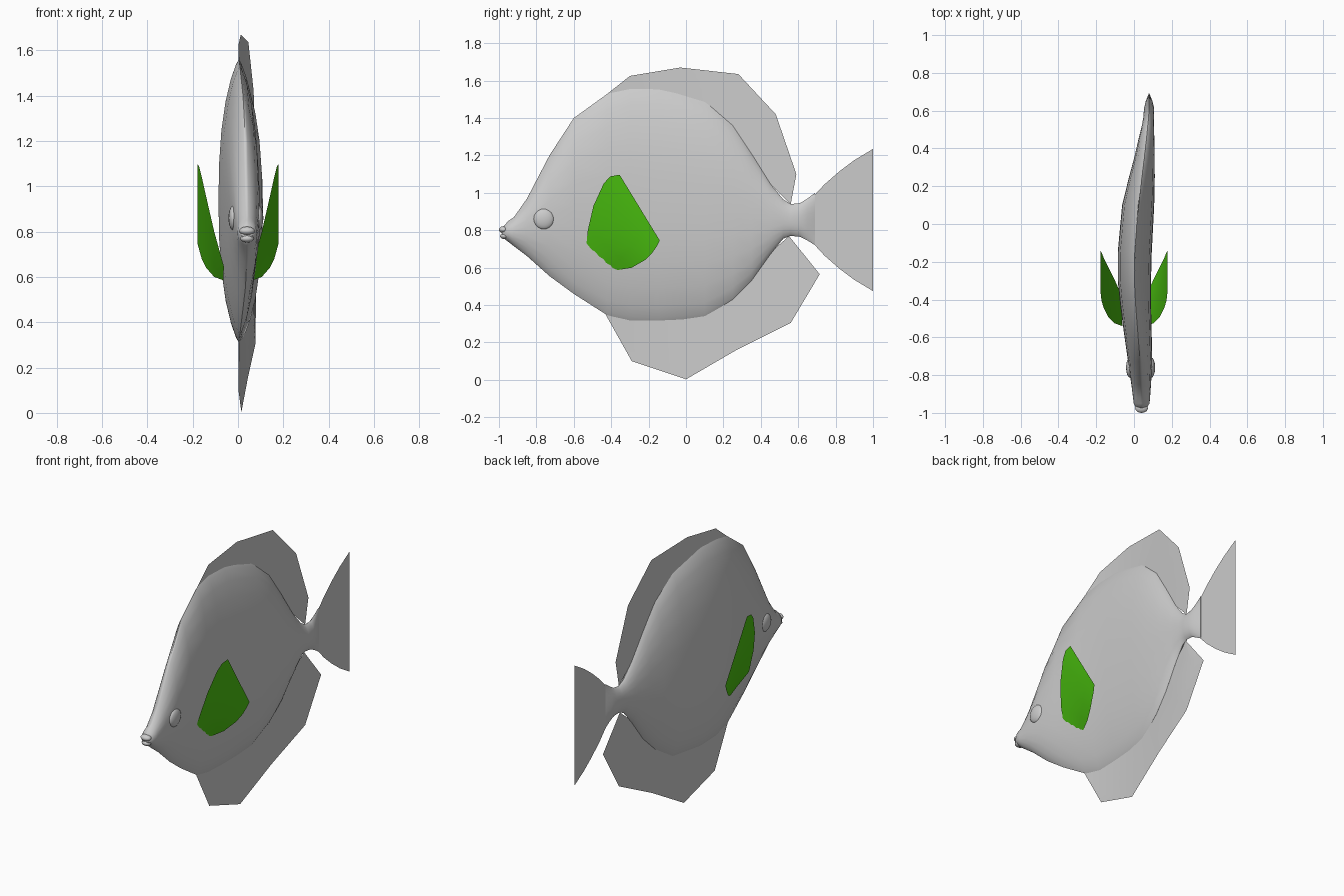
import bpy, bmesh, math

if "Cube" in bpy.data.objects:
    bpy.data.objects.remove(bpy.data.objects["Cube"])

# Body stations: y, top z, bottom z, half width, sideways bend of the spine
ST = [(-0.985, .81, .765, .022, .04), (-.95, .85, .738, .042, .04),
      (-.92, .87, .715, .045, .04), (-.85, .97, .662, .052, .038),
      (-.73, 1.20, .555, .064, .033), (-.6, 1.4, .46, .072, .022),
      (-.42, 1.53, .345, .082, .008), (-.3, 1.555, .318, .088, .002),
      (-.15, 1.56, .31, .09, .004), (.1, 1.49, .335, .085, .022),
      (.25, 1.36, .43, .068, .042), (.35, 1.21, .53, .054, .055),
      (.45, 1.05, .67, .042, .066), (.52, .965, .755, .032, .073),
      (.56, .94, .77, .028, .077), (.61, .945, .765, .027, .08),
      (.65, .97, .745, .018, .08), (.69, 1.0, .72, .002, .08)]


def at(y):
    """Interpolated station at y."""
    if y <= ST[0][0]:
        return ST[0]
    for a, b in zip(ST, ST[1:]):
        if y <= b[0]:
            f = (y - a[0]) / (b[0] - a[0])
            return tuple(p + (q - p) * f for p, q in zip(a, b))
    return ST[-1]


def grid(name, rows, closed=False, caps=False, angle=40):
    """Skin a list of equally long point rows."""
    bm = bmesh.new()
    vs = [[bm.verts.new(p) for p in r] for r in rows]
    n = len(rows[0])
    for a, b in zip(vs, vs[1:]):
        for i in range(n if closed else n - 1):
            j = (i + 1) % n
            bm.faces.new((a[i], a[j], b[j], b[i]))
    if caps:
        bm.faces.new(vs[0])
        bm.faces.new(vs[-1])
    bmesh.ops.remove_doubles(bm, verts=bm.verts, dist=1e-5)
    bmesh.ops.recalc_face_normals(bm, faces=bm.faces)
    me = bpy.data.meshes.new(name)
    bm.to_mesh(me)
    bm.free()
    ob = bpy.data.objects.new(name, me)
    bpy.context.collection.objects.link(ob)
    smooth(ob, angle)
    return ob


def smooth(ob, angle=40):
    bpy.ops.object.select_all(action='DESELECT')
    ob.select_set(True)
    bpy.context.view_layer.objects.active = ob
    bpy.ops.object.shade_smooth_by_angle(angle=math.radians(angle))


def ball(name, loc, scale):
    bpy.ops.mesh.primitive_uv_sphere_add(segments=16, ring_count=10, radius=1, location=loc)
    ob = bpy.context.object
    ob.name = name
    ob.scale = scale
    smooth(ob)


# Body: lens-shaped sections, pointed at back and belly
N = 24
rows = []
for y, zt, zb, w, c in ST:
    row = []
    for i in range(N):
        a = 2 * math.pi * i / N
        t = math.cos(a)
        x = w * max(0, 1 - abs(t) ** 2.5) ** .8 * (1 if math.sin(a) >= 0 else -1)
        row.append((c + x, y, (zt + zb) / 2 + t * (zt - zb) / 2))
    rows.append(row)
grid("body", rows, closed=True, caps=True, angle=60)

# Lips and eye bulges
ball("upper_lip", (.04, -.975, .803), (.034, .025, .019))
ball("lower_lip", (.04, -.97, .769), (.03, .024, .017))
for side, s in (("right", 1), ("left", -1)):
    ball(side + "_eye", (.035 + s * .055, -.76, .86), (.022, .055, .055))


# Dorsal and anal fins: sheets from body outline to outer edge, bent with the spine
def fin(name, edge, inner_y, k):
    rows = []
    for (y, z), iy in zip(edge, inner_y):
        s = at(iy)
        mid = (s[1] + s[2]) / 2
        iz = mid + (s[k] - mid) * .98
        row = []
        for i in range(5):
            f = i / 4
            yy = iy + (y - iy) * f
            row.append((at(yy)[4], yy, iz + (z - iz) * f))
        rows.append(row)
    grid(name, rows)


fin("dorsal_fin", [(-.42, 1.53), (-.3, 1.625), (-.03, 1.67), (.28, 1.635),
                   (.48, 1.42), (.59, 1.1), (.56, .94)],
    (-.42, -.3, -.05, .13, .31, .45, .56), 1)
fin("anal_fin", [(-.43, .35), (-.29, .1), (0, .003), (.27, .16),
                 (.56, .305), (.715, .565), (.55, .77)],
    (-.42, -.3, -.02, .18, .35, .47, .55), 2)

# Tail fin: flat fan
tail = [(.62, .09), (.68, .125), (.74, .19), (.82, .26), (.9, .32), (1, .38)]
grid("tail_fin", [[(.08, y, .855 + h * t) for t in (-1, -.5, 0, .5, 1)] for y, h in tail])

# Green pectoral fins: ruled between front edge and lower edge, mirrored
green = bpy.data.materials.new("green")
green.diffuse_color = (.07, .53, .005, 1)
green.use_nodes = True
green.node_tree.nodes["Principled BSDF"].inputs["Base Color"].default_value = green.diffuse_color
front = [(.062, -.54, .645), (.105, -.525, .8), (.135, -.495, .93),
         (.162, -.44, 1.05), (.172, -.405, 1.088), (.178, -.355, 1.097)]
lower = [(.065, -.38, .585), (.105, -.29, .6), (.14, -.22, .64),
         (.16, -.18, .68), (.17, -.155, .715), (.178, -.14, .745)]
for side, s in (("right", 1), ("left", -1)):
    rows = [[(s * (a[0] + (b[0] - a[0]) * f), a[1] + (b[1] - a[1]) * f,
              a[2] + (b[2] - a[2]) * f) for f in (0, .25, .5, .75, 1)]
            for a, b in zip(front, lower)]
    grid(side + "_pectoral_fin", rows).data.materials.append(green)
